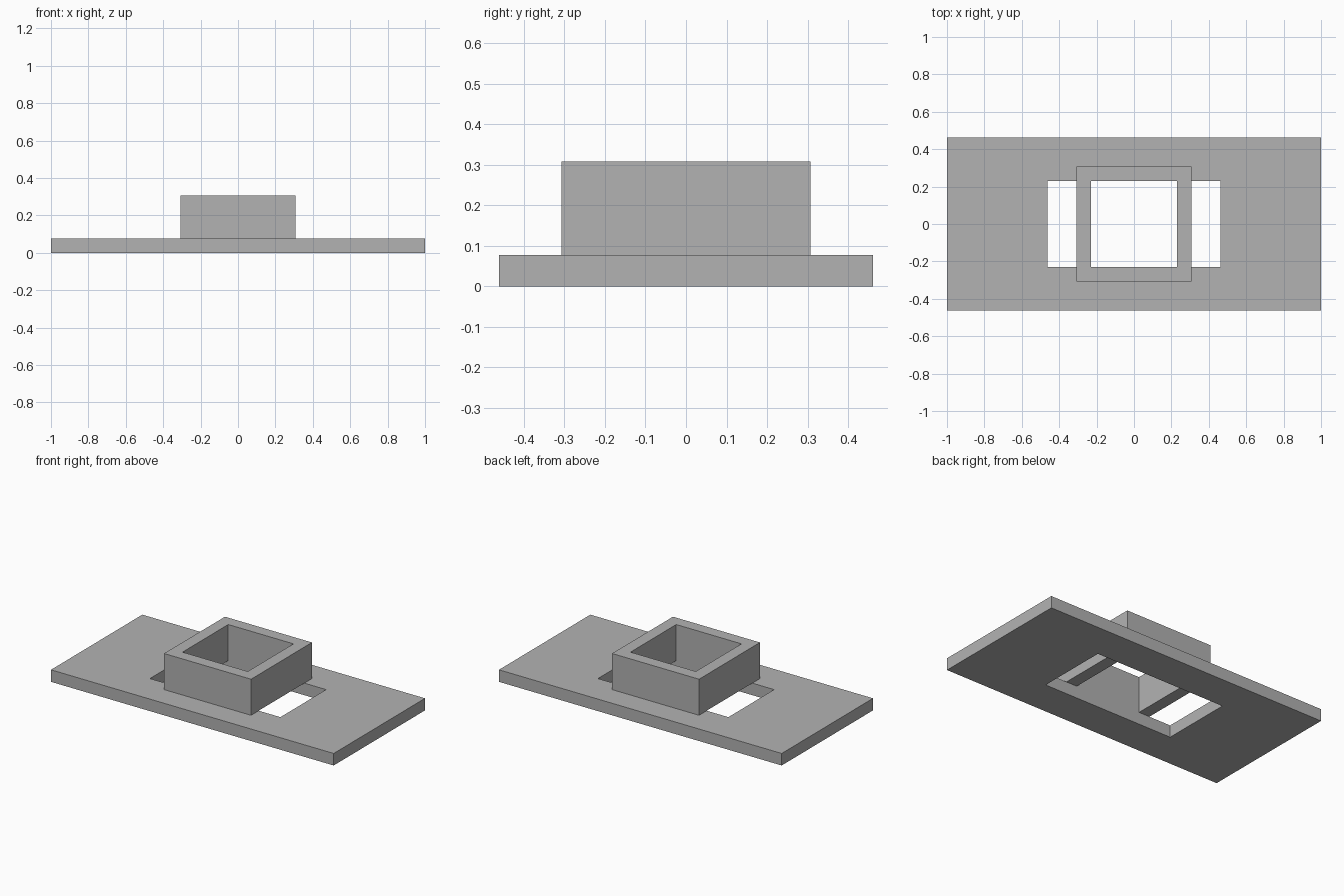
import bpy
import bmesh

cube = bpy.data.objects.get("Cube")
if cube:
    bpy.data.objects.remove(cube, do_unlink=True)

grey = bpy.data.materials.new("mid grey")
grey.use_nodes = True
colour = (0.448, 0.448, 0.448, 1)
grey.diffuse_color = colour
grey.node_tree.nodes["Principled BSDF"].inputs["Base Color"].default_value = colour


def rectangular_frame(name, outer, inner, bottom, top):
    """Solid slab with a rectangular opening right through it."""
    bm = bmesh.new()

    def loop(size, z):
        x, y = size[0] / 2, size[1] / 2
        return [bm.verts.new((sx * x, sy * y, z))
                for sx, sy in ((-1, -1), (1, -1), (1, 1), (-1, 1))]

    # The cross-section runs up the outside and down the inside
    loops = [loop(outer, bottom), loop(outer, top), loop(inner, top), loop(inner, bottom)]
    for a, b in zip(loops, loops[1:] + loops[:1]):
        for i in range(4):
            j = (i + 1) % 4
            bm.faces.new((a[i], a[j], b[j], b[i]))
    bmesh.ops.recalc_face_normals(bm, faces=bm.faces)
    mesh = bpy.data.meshes.new(name)
    bm.to_mesh(mesh)
    bm.free()
    mesh.materials.append(grey)
    obj = bpy.data.objects.new(name, mesh)
    bpy.context.collection.objects.link(obj)
    return obj


unit = 1 / 13   # wall and plate thickness

# Flat plate with a wide opening
rectangular_frame("base_plate", (2, 12 * unit), (12 * unit, 6 * unit), 0, unit)

# Square collar bridging the opening
rectangular_frame("square_collar", (8 * unit, 8 * unit), (6 * unit, 6 * unit), unit, 4 * unit)
